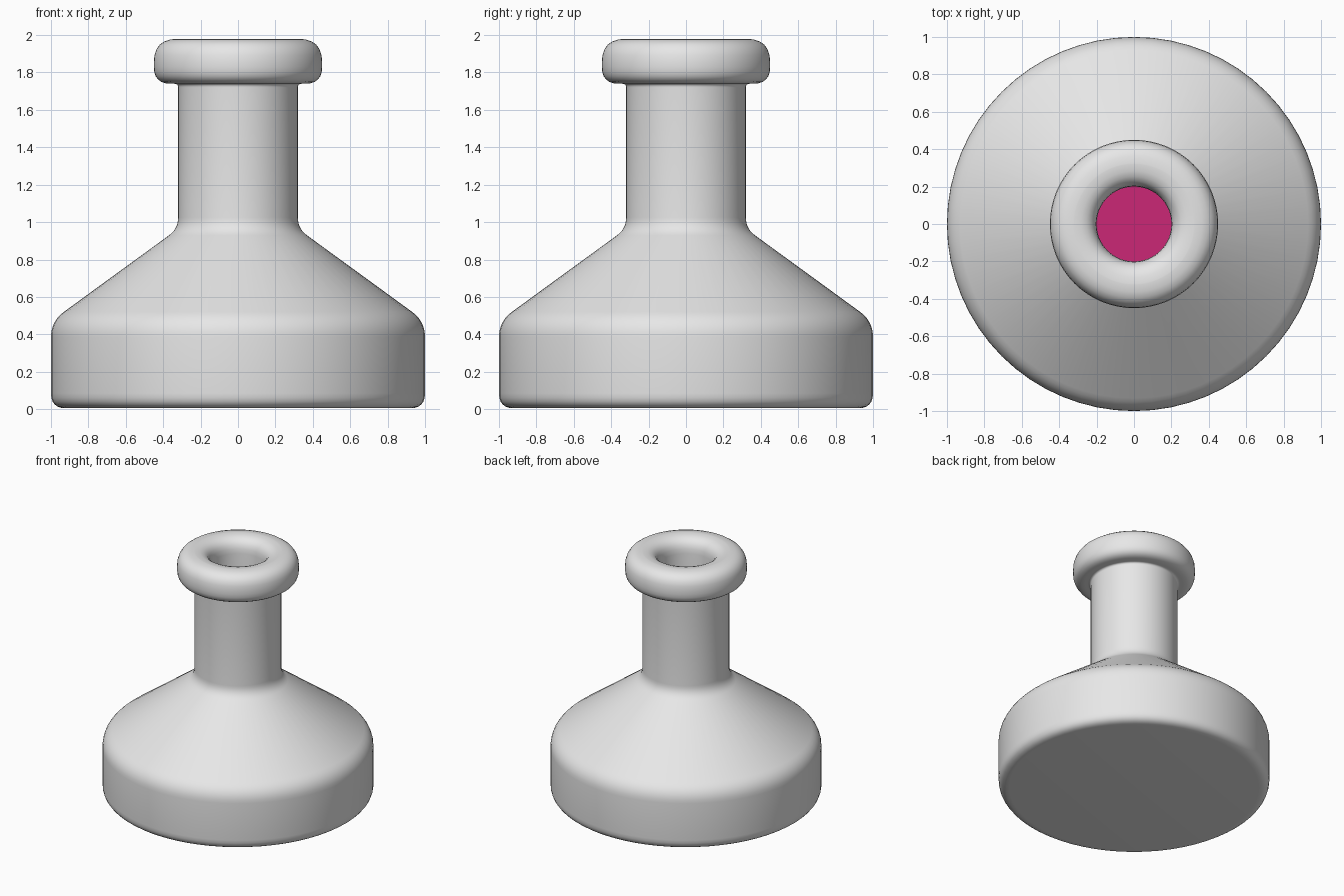
import bpy, bmesh, math
from mathutils import Vector

if "Cube" in bpy.data.objects:
    bpy.data.objects.remove(bpy.data.objects["Cube"])

SEGMENTS = 64


def material(name, rgb):
    m = bpy.data.materials.new(name)
    m.diffuse_color = (*rgb, 1)
    m.use_nodes = True
    m.node_tree.nodes["Principled BSDF"].inputs["Base Color"].default_value = m.diffuse_color
    return m


def rounded(points, steps=6):
    """Profile of (radius, z, corner size); each corner becomes a curve."""
    out = []
    for i, (r, z, size) in enumerate(points):
        p = Vector((r, z))
        if size == 0:
            out.append(p)
            continue
        before = Vector(points[i - 1][:2]) - p
        after = Vector(points[i + 1][:2]) - p
        a = p + before.normalized() * size
        b = p + after.normalized() * size
        for k in range(steps + 1):
            t = k / steps
            out.append(a * (1 - t) ** 2 + p * 2 * t * (1 - t) + b * t * t)
    return out


def lathe(name, points, mat):
    bm = bmesh.new()
    verts = [bm.verts.new((p.x, 0, p.y)) for p in rounded(points)]
    edges = [bm.edges.new(pair) for pair in zip(verts, verts[1:])]
    bmesh.ops.spin(bm, geom=verts + edges, axis=(0, 0, 1), cent=(0, 0, 0),
                   angle=math.tau, steps=SEGMENTS, use_duplicate=False)
    bmesh.ops.remove_doubles(bm, verts=bm.verts, dist=0.0005)
    bmesh.ops.recalc_face_normals(bm, faces=bm.faces)
    mesh = bpy.data.meshes.new(name)
    bm.to_mesh(mesh)
    bm.free()
    obj = bpy.data.objects.new(name, mesh)
    bpy.context.collection.objects.link(obj)
    mesh.materials.append(mat)
    bpy.ops.object.select_all(action='DESELECT')
    obj.select_set(True)
    bpy.context.view_layer.objects.active = obj
    bpy.ops.object.shade_smooth_by_angle(angle=math.radians(40))
    return obj


glass = material("grey glass", (0.8, 0.8, 0.8))
pink = material("pink liquid", (0.6, 0.02, 0.18))

# Flask shell: outside from base to lip, then the inside back down
lathe("flask", [
    (0, 0.005, 0), (1.0, 0.005, 0.08), (1.0, 0.47, 0.085),
    (0.32, 0.965, 0.06), (0.32, 1.74, 0.02),
    (0.45, 1.74, 0.09), (0.45, 1.98, 0.125),
    (0.20, 1.98, 0.12), (0.20, 0.93, 0.06),
    (0.90, 0.42, 0.06), (0.90, 0.10, 0.06), (0, 0.10, 0),
], glass)

# Liquid filling the lower part of the flask
lathe("liquid", [
    (0, 0.11, 0), (0.89, 0.11, 0.06), (0.89, 0.41, 0), (0, 0.41, 0),
], pink)
